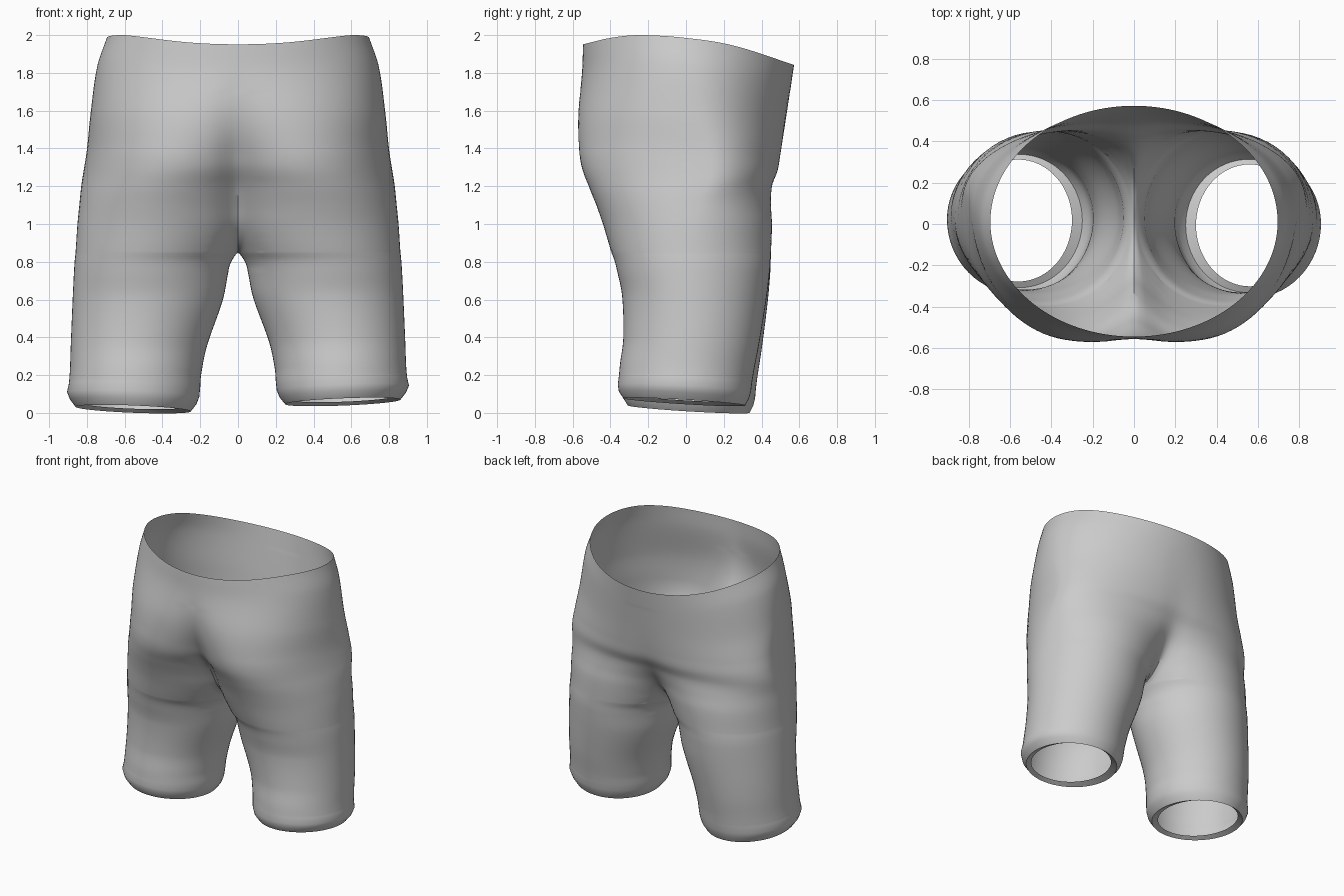
import bpy
import bmesh
from math import acos, cos, sin, pi

old = bpy.data.objects.get("Cube")
if old:
    bpy.data.objects.remove(old, do_unlink=True)

# One row per height: z, outer x, front y, back y, inner x (front half), inner x (back half)
# An inner x below zero means the two halves meet on the centre line.
SECTIONS = [
    (.02, .82, -.29, .30, .30, .30),
    (0, .86, -.32, .325, .25, .25),
    (.04, .89, -.345, .345, .22, .22),
    (.08, .905, -.35, .355, .205, .205),
    (.13, .895, -.345, .36, .20, .20),
    (.2, .89, -.34, .37, .195, .195),
    (.35, .885, -.325, .395, .165, .165),
    (.6, .875, -.335, .43, .08, .08),
    (.75, .868, -.365, .445, .05, .05),
    (.81, .864, -.38, .448, .03, .03),
    (.85, .86, -.395, .45, 0, 0),
    (1, .85, -.44, .455, -.08, -.08),
    (1.1, .84, -.475, .45, -.11, -.17),
    (1.2, .83, -.515, .455, -.15, -.33),
    (1.3, .815, -.55, .485, -.21, -.5),
    (1.4, .80, -.565, .50, -.26, -.6),
    (1.6, .78, -.57, .525, -.42, -.7),
    (1.85, .745, -.55, .555, -.68, -.735),
    (2, .695, -.545, .572, -.695, -.695),
]
HEM = 4            # rows used as they are for the turned-in hem
# Height against the y where the outline is widest
WIDEST = [(0, .005), (.4, .035), (.85, .03), (1.1, .07), (1.25, .13),
          (1.4, .12), (1.6, .06), (2, .01)]
# y against the height of the waistline
WAIST = [(-.55, 1.95), (-.4, 1.985), (-.25, 2), (0, 1.985), (.25, 1.945), (.58, 1.84)]
CROTCH = .85
STEPS = 64


def curve(table, t, col):
    """Smooth interpolation of one column of a table."""
    last = len(table) - 1
    t = min(max(t, table[0][0]), table[last][0])
    i = max(k for k in range(last) if table[k][0] <= t)

    def slope(k):
        lo, hi = max(k - 1, 0), min(k + 1, last)
        return (table[hi][col] - table[lo][col]) / (table[hi][0] - table[lo][0])

    span = table[i + 1][0] - table[i][0]
    u = (t - table[i][0]) / span
    a, b = table[i][col], table[i + 1][col]
    bend = u * (1 - u) ** 2 * slope(i) - u * u * (1 - u) * slope(i + 1)
    return a + (b - a) * u * u * (3 - 2 * u) + bend * span


def half_section(row, side):
    """Points from the front centre, around the outside, to the back centre."""
    z, outer, front, back, inner_front, inner_back = row
    mid_y = curve(WIDEST, z, 1)
    points = []
    for k in range(STEPS + 1):
        t = 2 * k / STEPS - 1
        inner, depth = (inner_front, mid_y - front) if t < 0 else (inner_back, back - mid_y)
        centre, radius = (outer + inner) / 2, (outer - inner) / 2
        reach = pi if inner >= 0 else acos(-centre / radius)
        x = max(centre + radius * cos(t * reach), 0)
        y = mid_y + depth * sin(t * reach)
        height = z
        if z < CROTCH:       # sloping leg hems, the left leg a little shorter
            weight = 1 - z / CROTCH
            lift = (.02 if side < 0 else .058) + .04 * (x - .55) - .06 * y
            height += lift * weight
            y -= side * .012 * weight
        elif z > 1.2:        # dipped waistline
            height = 1.2 + (z - 1.2) * (curve(WAIST, y, 1) - 1.2) / .8
        points.append((side * x, y, height))
    return points


# Hem rows first, then evenly spaced smooth rows up to the waist
body = SECTIONS[HEM:]
levels = [.13 + .017 * k for k in range(110)] + [CROTCH + .004, CROTCH, 2]
rows = SECTIONS[:HEM] + [
    (z, *(curve(body, z, col) for col in range(1, 6))) for z in sorted(levels)]

# Loft both halves and weld them together
bm = bmesh.new()
for side in (-1, 1):
    rings = [[bm.verts.new(p) for p in half_section(row, side)] for row in rows]
    for low, high in zip(rings, rings[1:]):
        for k in range(STEPS):
            quad = [low[k], low[k + 1], high[k + 1], high[k]]
            bm.faces.new(quad if side > 0 else quad[::-1])
bmesh.ops.remove_doubles(bm, verts=bm.verts, dist=.0006)
# Soften the crease along the centre line
centre_line = [v for v in bm.verts if abs(v.co.x) < .12 and CROTCH - .1 < v.co.z < 1.7]
for _ in range(6):
    bmesh.ops.smooth_vert(bm, verts=centre_line, factor=.5,
                          use_axis_x=True, use_axis_y=True, use_axis_z=True)

mesh = bpy.data.meshes.new("shorts")
bm.to_mesh(mesh)
bm.free()
shorts = bpy.data.objects.new("shorts", mesh)
bpy.context.collection.objects.link(shorts)

# Plain grey cloth
cloth = bpy.data.materials.new("grey_cloth")
cloth.use_nodes = True
grey = (.6, .6, .6, 1)
cloth.diffuse_color = grey
cloth.node_tree.nodes["Principled BSDF"].inputs["Base Color"].default_value = grey
mesh.materials.append(cloth)

bpy.context.view_layer.objects.active = shorts
shorts.select_set(True)
bpy.ops.object.shade_smooth_by_angle(angle=.6)
